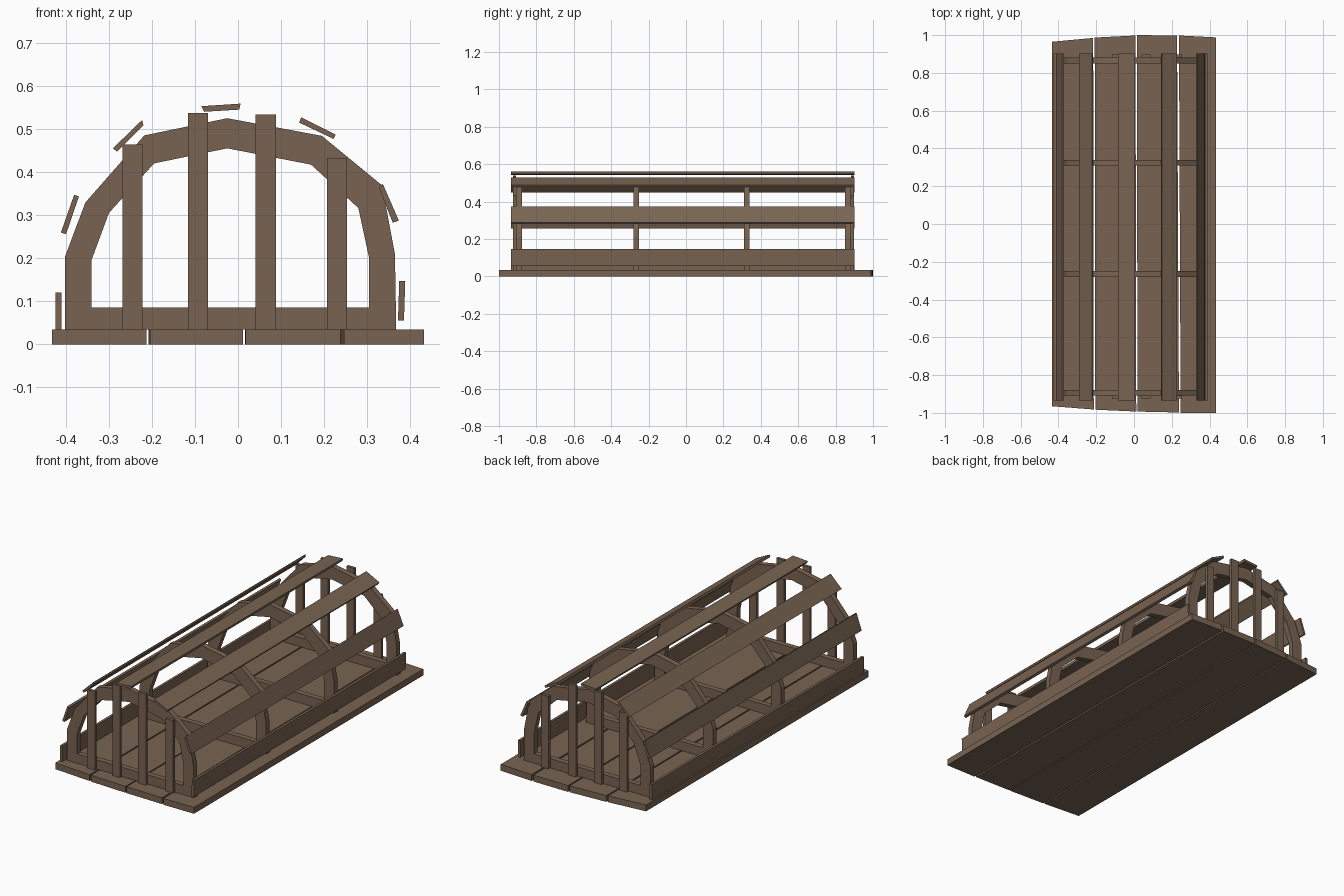
import bpy, bmesh

if "Cube" in bpy.data.objects:
    bpy.data.objects.remove(bpy.data.objects["Cube"])

wood = bpy.data.materials.new("weathered brown wood")
wood.diffuse_color = (0.19, 0.127, 0.085, 1)
wood.use_nodes = True
wood.node_tree.nodes["Principled BSDF"].inputs["Base Color"].default_value = wood.diffuse_color


def make_object(name, bm):
    bmesh.ops.recalc_face_normals(bm, faces=bm.faces)
    mesh = bpy.data.meshes.new(name)
    bm.to_mesh(mesh)
    bm.free()
    mesh.materials.append(wood)
    obj = bpy.data.objects.new(name, mesh)
    bpy.context.collection.objects.link(obj)
    return obj


def prism(name, near, far):
    """Solid between two matching polygons."""
    bm = bmesh.new()
    a = [bm.verts.new(p) for p in near]
    b = [bm.verts.new(p) for p in far]
    bm.faces.new(a)
    bm.faces.new(b[::-1])
    n = len(a)
    for i in range(n):
        j = (i + 1) % n
        bm.faces.new((a[i], b[i], b[j], a[j]))
    return make_object(name, bm)


# Base boards, slightly uneven in plan
boards = [
    [(-.433, -.965), (-.213, -.982), (-.216, .985), (-.433, .965)],
    [(-.205, -.983), (.012, -.993), (.008, .998), (-.208, .987)],
    [(.018, -.993), (.238, -.998), (.228, .998), (.016, 1.0)],
    [(.247, -1.0), (.433, -1.0), (.433, .988), (.238, .998)],
]
for i, c in enumerate(boards):
    prism(f"base_board_{i + 1}", [(x, y, 0) for x, y in c], [(x, y, .035) for x, y in c])

# Arched ribs: closed ring between outer and inner outline
outer = [(-.402, .035), (-.402, .205), (-.355, .33), (-.218, .486), (-.025, .526),
         (.195, .485), (.335, .37), (.365, .21), (.368, .035)]
inner = [(-.341, .086), (-.341, .195), (-.30, .306), (-.195, .421), (-.025, .456),
         (.17, .418), (.28, .317), (.305, .2), (.305, .086)]


def rib(name, y, t=.03):
    bm = bmesh.new()
    rings = [[bm.verts.new((x, yy, z)) for x, z in pts]
             for yy in (y - t / 2, y + t / 2) for pts in (outer, inner)]
    of, inf, ob, inb = rings
    n = len(outer)
    for i in range(n):
        j = (i + 1) % n
        for p, q in ((of, inf), (inf, inb), (inb, ob), (ob, of)):
            bm.faces.new((p[i], p[j], q[j], q[i]))
    return make_object(name, bm)


for i, y in enumerate((-.893, -.265, .325, .866)):
    rib(f"arched_rib_{i + 1}", y)

# Upright slats closing both ends
uprights = [(-.269, -.222, .465), (-.116, -.07, .538), (.041, .088, .535), (.207, .253, .433)]
for end, y0, y1 in (("front", -.924, -.908), ("back", .881, .897)):
    for i, (x0, x1, top) in enumerate(uprights):
        c = [(x0, .035), (x1, .035), (x1, top), (x0, top)]
        prism(f"{end}_upright_slat_{i + 1}", [(x, y0, z) for x, z in c], [(x, y1, z) for x, z in c])

# Long slats around the arch, given by their cross-sections
slats = [
    [(-.425, .035), (-.411, .035), (-.411, .121), (-.425, .121)],
    [(-.412, .26), (-.400, .256), (-.370, .344), (-.381, .348)],
    [(-.291, .456), (-.281, .448), (-.220, .510), (-.223, .522)],
    [(-.085, .554), (-.079, .541), (.003, .546), (.006, .560)],
    [(.142, .516), (.222, .478), (.227, .488), (.147, .528)],
    [(.328, .363), (.360, .283), (.374, .288), (.337, .373)],
    [(.372, .055), (.386, .055), (.389, .147), (.375, .147)],
]
for i, c in enumerate(slats):
    prism(f"long_slat_{i + 1}", [(x, -.935, z) for x, z in c], [(x, .902, z) for x, z in c])
